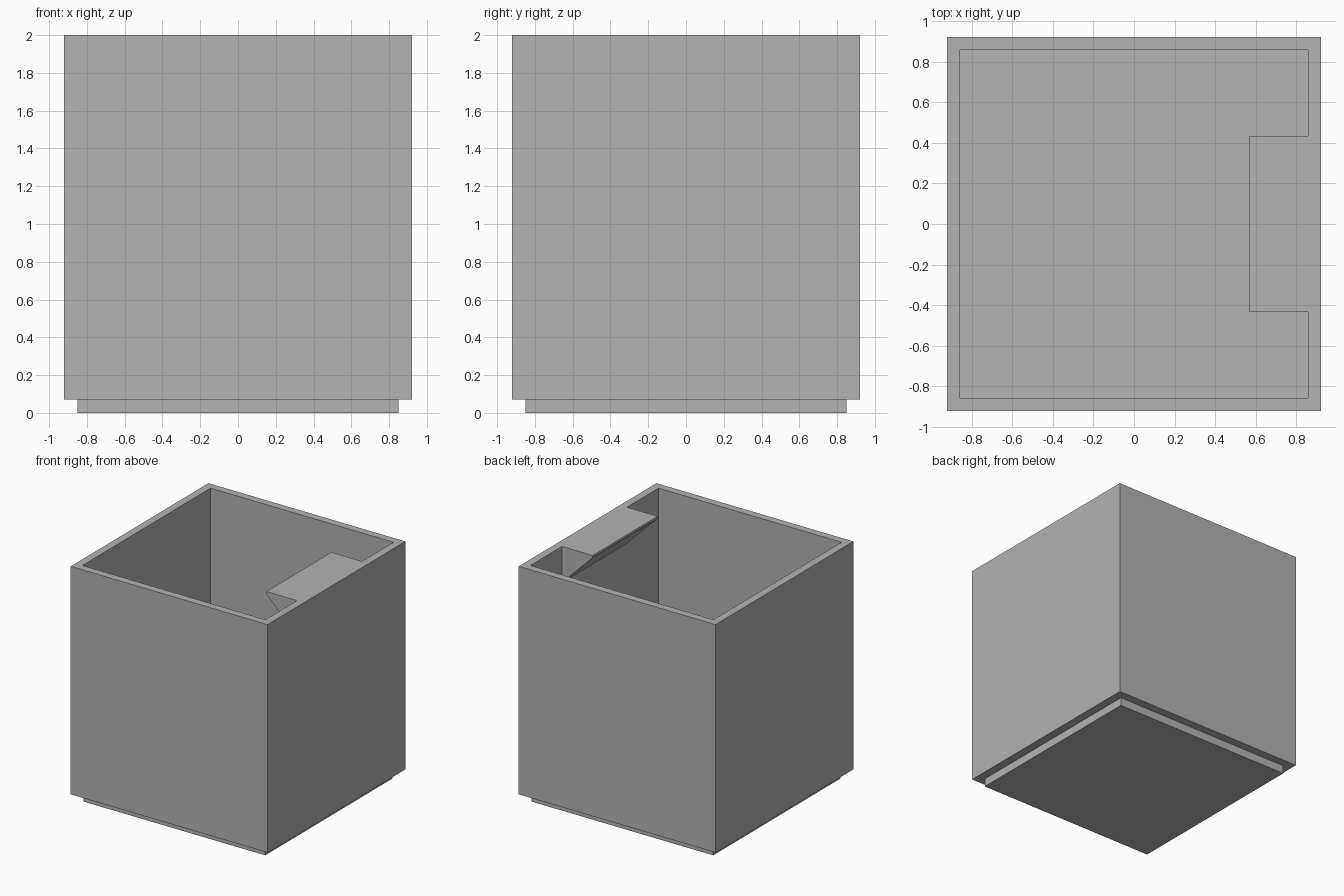
import bpy
import bmesh

cube = bpy.data.objects.get("Cube")
if cube:
    bpy.data.objects.remove(cube, do_unlink=True)

OUTER, INNER, FOOT = 0.922, 0.857, 0.85   # half widths
TOP, LEDGE, FLOOR = 2.0, 0.07, 0.14       # heights

grey = bpy.data.materials.new("plain grey")
grey.use_nodes = True
colour = (0.45, 0.45, 0.45, 1)
grey.diffuse_color = colour
grey.node_tree.nodes["Principled BSDF"].inputs["Base Color"].default_value = colour


def make_object(name, bm):
    bmesh.ops.recalc_face_normals(bm, faces=bm.faces)
    mesh = bpy.data.meshes.new(name)
    bm.to_mesh(mesh)
    bm.free()
    mesh.materials.append(grey)
    obj = bpy.data.objects.new(name, mesh)
    bpy.context.collection.objects.link(obj)
    return obj


# Box: square rings from the foot, up the outside, over the rim and down to the floor
bm = bmesh.new()
profile = [(FOOT, 0), (FOOT, LEDGE), (OUTER, LEDGE), (OUTER, TOP),
           (INNER, TOP), (INNER, FLOOR)]
rings = [[bm.verts.new((sx * r, sy * r, z))
          for sx, sy in ((-1, -1), (1, -1), (1, 1), (-1, 1))]
         for r, z in profile]
for low, high in zip(rings, rings[1:]):
    for i in range(4):
        j = (i + 1) % 4
        bm.faces.new((low[i], low[j], high[j], high[i]))
bm.faces.new(rings[0])    # underside
bm.faces.new(rings[-1])   # inside floor
make_object("stacking_box", bm)

# Label shelf: flush with the rim, thin front lip, underside sloping to the wall
bm = bmesh.new()
section = [(INNER, TOP), (0.57, TOP), (0.57, TOP - 0.02), (INNER, TOP - 0.305)]
end = bm.faces.new([bm.verts.new((x, -0.435, z)) for x, z in section])
swept = bmesh.ops.extrude_face_region(bm, geom=[end], use_keep_orig=True)["geom"]
bmesh.ops.translate(bm, vec=(0, 0.87, 0),
                    verts=[v for v in swept if isinstance(v, bmesh.types.BMVert)])
# The side against the wall stays open so no surface is doubled there
bmesh.ops.recalc_face_normals(bm, faces=bm.faces)
bmesh.ops.delete(bm, geom=[f for f in bm.faces
                           if all(abs(v.co.x - INNER) < 0.001 for v in f.verts)],
                 context="FACES")
make_object("label_shelf", bm)
